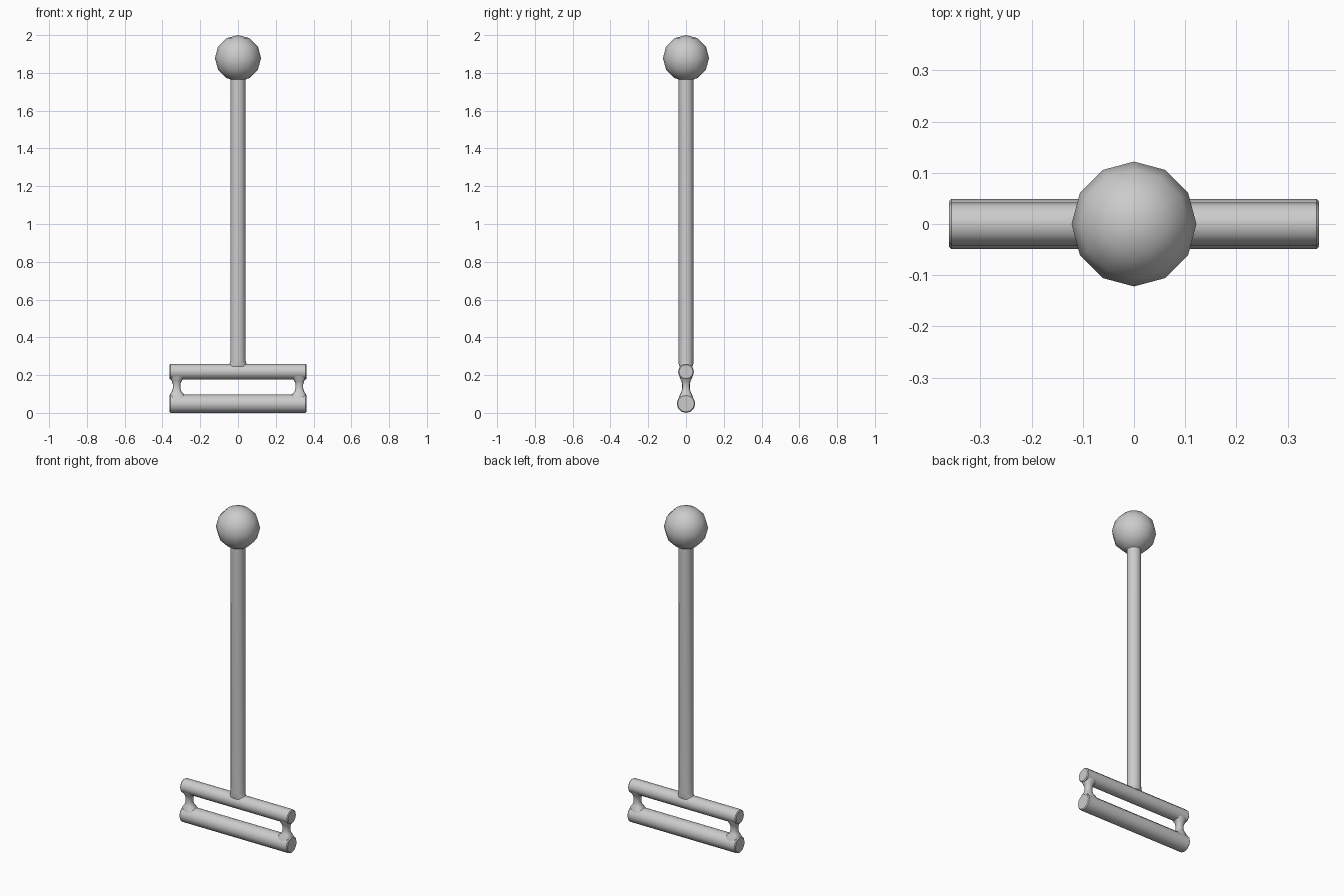
import bpy, bmesh, math
from mathutils import Matrix

if "Cube" in bpy.data.objects:
    bpy.data.objects.remove(bpy.data.objects["Cube"])

SIDES = 12


def finish(name, bm, angle=40):
    bmesh.ops.recalc_face_normals(bm, faces=bm.faces)
    mesh = bpy.data.meshes.new(name)
    bm.to_mesh(mesh)
    bm.free()
    ob = bpy.data.objects.new(name, mesh)
    bpy.context.collection.objects.link(ob)
    bpy.ops.object.select_all(action='DESELECT')
    ob.select_set(True)
    bpy.context.view_layer.objects.active = ob
    bpy.ops.object.shade_smooth_by_angle(angle=math.radians(angle))
    return ob


def loft(rings, power=1.0, cap=True):
    """Skin rings of (centre x, radius x, radius y, z); power < 1 squares them off."""
    bm = bmesh.new()
    loops = []
    for cx, rx, ry, z in rings:
        loop = []
        for i in range(SIDES):
            a = 2 * math.pi * i / SIDES
            c, s = math.cos(a), math.sin(a)
            x = math.copysign(abs(c) ** power, c)
            y = math.copysign(abs(s) ** power, s)
            loop.append(bm.verts.new((cx + rx * x, ry * y, z)))
        loops.append(loop)
    for lo, hi in zip(loops, loops[1:]):
        for i in range(SIDES):
            j = (i + 1) % SIDES
            bm.faces.new((lo[i], lo[j], hi[j], hi[i]))
    if cap:
        bm.faces.new(loops[0])
        bm.faces.new(loops[-1])
    return bm


def bar(name, z, r, half=0.362, edge=0.005):
    # horizontal rod along x with slightly eased ends
    bm = loft([(0, r - edge, r - edge, -half), (0, r, r, -half + edge),
               (0, r, r, half - edge), (0, r - edge, r - edge, half)])
    bmesh.ops.transform(bm, matrix=Matrix.Translation((0, 0, z)) @ Matrix.Rotation(math.pi / 2, 4, 'Y'),
                        verts=bm.verts)
    return finish(name, bm)


# Ball knob
bm = bmesh.new()
bmesh.ops.create_uvsphere(bm, u_segments=12, v_segments=6, radius=0.122,
                          matrix=Matrix.Translation((0, 0, 1.878)))
finish("ball_knob", bm)

# Shaft, flared where it meets the ball and the upper bar
finish("shaft", loft([(0, 0.052, 0.035, 0.245), (0, 0.044, 0.039, 0.262),
                      (0, 0.040, 0.040, 0.280), (0, 0.040, 0.040, 1.765),
                      (0, 0.050, 0.050, 1.774)], cap=False))

# Two crossbars of the foot
bar("upper_bar", 0.218, 0.042)
bar("lower_bar", 0.049, 0.049)

# Waisted end posts joining the bars: (inner x, outer x, half depth, z)
profile = [(0.270, 0.361, 0.040, 0.075), (0.285, 0.361, 0.032, 0.098),
           (0.299, 0.351, 0.024, 0.112), (0.305, 0.345, 0.020, 0.130),
           (0.305, 0.345, 0.020, 0.152), (0.299, 0.350, 0.024, 0.168),
           (0.285, 0.361, 0.033, 0.188), (0.270, 0.361, 0.038, 0.205)]
for side, label in ((-1, "left"), (1, "right")):
    rings = [(side * (a + b) / 2, (b - a) / 2, d, z) for a, b, d, z in profile]
    finish(label + "_end_post", loft(rings, power=0.7))
